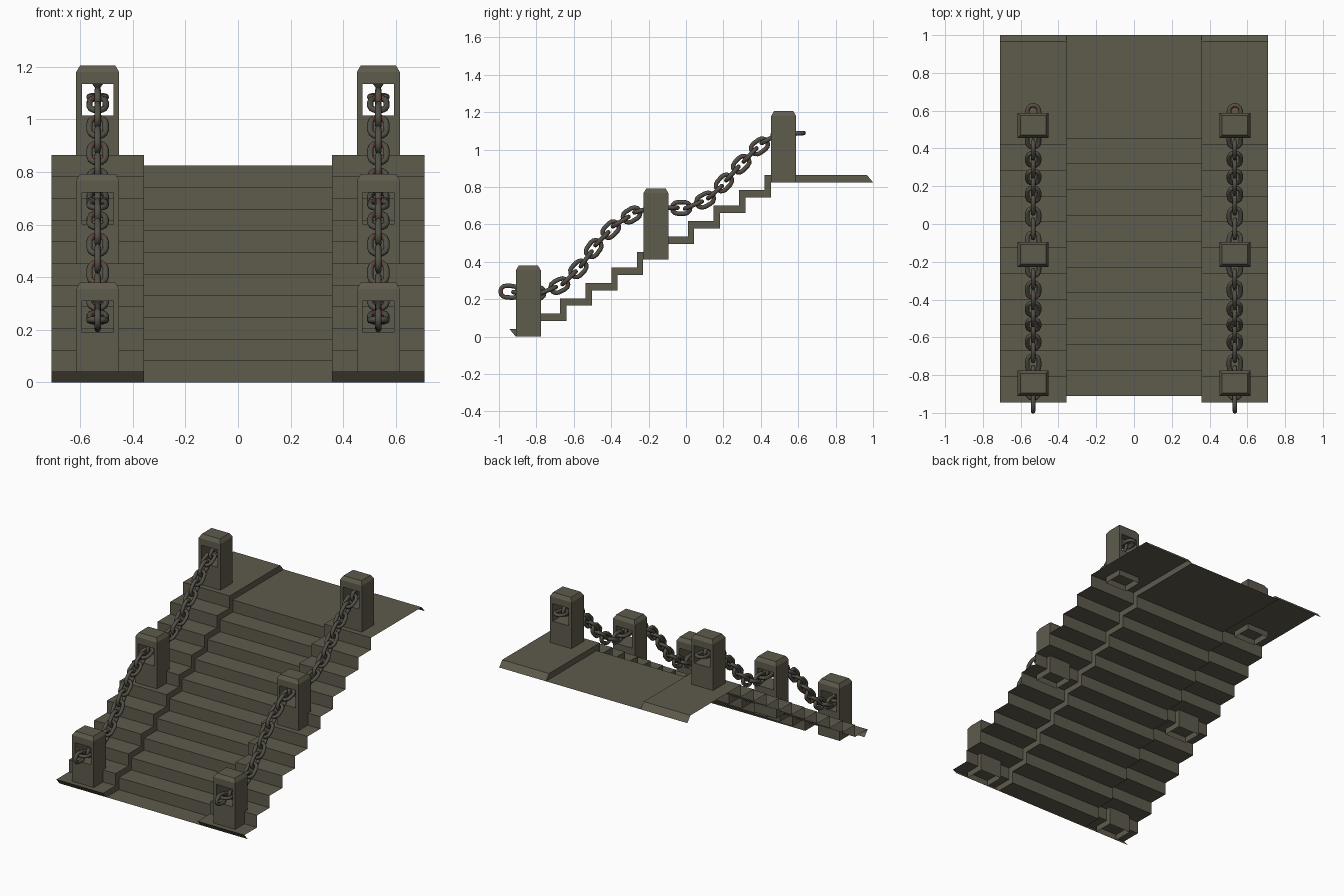
import bpy, math
from mathutils import Vector

if "Cube" in bpy.data.objects:
    bpy.data.objects.remove(bpy.data.objects["Cube"])

def material(name, col):
    m = bpy.data.materials.new(name)
    m.diffuse_color = (*col, 1)
    m.use_nodes = True
    m.node_tree.nodes["Principled BSDF"].inputs["Base Color"].default_value = m.diffuse_color
    return m

STONE = material("weathered stone", (0.112, 0.104, 0.073))
METAL = material("dark iron", (0.082, 0.080, 0.064))
RUST = material("rust", (0.130, 0.043, 0.030))

def make(name, verts, faces, mats, mirror=True, smooth=False, idx=None):
    me = bpy.data.meshes.new(name)
    me.from_pydata(verts, [], faces)
    for m in mats:
        me.materials.append(m)
    for i, p in enumerate(me.polygons):
        p.use_smooth = smooth
        if idx:
            p.material_index = idx[i]
    ob = bpy.data.objects.new(name, me)
    bpy.context.collection.objects.link(ob)
    if mirror:
        mod = ob.modifiers.new("mirror", 'MIRROR')
        mod.use_mirror_merge = False
    return ob

def strip(name, a, b, mirror):
    """Sheet between two equally long 3D polylines."""
    n = len(a)
    faces = [(i, n + i, n + i + 1, i + 1) for i in range(n - 1)]
    return make(name, a + b, faces, [STONE], mirror)

# Stair profile in (y, z): ten risers between a lower and an upper landing
RUN, RISE, STEPS = 0.1365, 0.0825, 10
IN, OUT = 0.357, 0.71
centre = [(-0.91, 0.0)]
for k in range(STEPS):
    y = -0.775 + RUN * k
    centre += [(y, RISE * k), (y, RISE * (k + 1))]
centre.append((1.0, RISE * STEPS))
raised = [(y - 0.034, z + 0.04) for y, z in centre]
side = [centre[0]] + raised + [centre[-1]]

def at(x, prof):
    return [(x, y, z) for y, z in prof]

strip("centre_steps", at(-IN, centre), at(IN, centre), False)
strip("side_steps", at(IN, side), at(OUT, side), True)
strip("side_step_inner_wall", at(IN, centre), at(IN, raised), True)

# Posts: hollow box with a chamfered top and a window running front to back
PX, HX, HY, HT = 0.534, 0.082, 0.0665, 0.38
POSTS = [(-0.843 + 5 * RUN * i, 5 * RISE * i) for i in range(3)]

def post(name, cy, z0):
    v, f = [], []

    def ring(hx, hy, z):
        s = len(v)
        for sx, sy in ((-1, -1), (1, -1), (1, 1), (-1, 1)):
            v.append((PX + sx * hx, cy + sy * hy, z0 + z))
        return [s, s + 1, s + 2, s + 3]

    lo, hi = ring(HX, HY, 0), ring(HX, HY, HT - 0.025)
    top = ring(HX - 0.015, HY - 0.015, HT)
    wl, wh = ring(0.06, HY, 0.19), ring(0.06, HY, 0.309)
    f.append(top)
    for i in range(4):
        j = (i + 1) % 4
        f.append((hi[i], hi[j], top[j], top[i]))
        if i % 2:   # plain left and right walls
            f.append((lo[i], lo[j], hi[j], hi[i]))
        else:       # front and back walls framing the window
            o = (lo[i], lo[j], hi[j], hi[i])
            w = (wl[i], wl[j], wh[j], wh[i])
            for k in range(4):
                m = (k + 1) % 4
                f.append((o[k], o[m], w[m], w[k]))
    # window lining
    a = (wl[0], wl[1], wh[1], wh[0])
    b = (wl[3], wl[2], wh[2], wh[3])
    for k in range(4):
        m = (k + 1) % 4
        f.append((a[k], a[m], b[m], b[k]))
    make(name, v, f, [STONE])

for i, (cy, z0) in enumerate(POSTS):
    post(f"post_{i + 1}", cy, z0)
    # flared hook stem under the top of the window
    v, f, n = [], [], 8
    for r, z in ((0.02, 0.309), (0.01, 0.295), (0.01, 0.262)):
        v += [(PX + r * math.cos(2 * math.pi * t / n),
               cy + r * math.sin(2 * math.pi * t / n), z0 + z) for t in range(n)]
    for r in range(2):
        for t in range(n):
            u = (t + 1) % n
            f.append((r * n + u, r * n + t, (r + 1) * n + t, (r + 1) * n + u))
    make(f"hook_{i + 1}", v, f, [METAL], smooth=True)

# Chain centre line (y, z), sagging between the posts
PATH = [(-0.943, 0.24), (-0.86, 0.235), (-0.775, 0.233), (-0.663, 0.278),
        (-0.567, 0.37), (-0.47, 0.503), (-0.374, 0.60), (-0.262, 0.668),
        (-0.18, 0.69), (-0.09, 0.69), (0.0, 0.687), (0.11, 0.733),
        (0.17, 0.785), (0.267, 0.893), (0.37, 1.0), (0.45, 1.06),
        (0.51, 1.08), (0.58, 1.085)]
pts = [Vector((PX, y, z)) for y, z in PATH]
lens = [0.0]
for a, b in zip(pts, pts[1:]):
    lens.append(lens[-1] + (b - a).length)

def along(s):
    s = min(max(s, 0), lens[-1])
    for i in range(len(pts) - 1):
        if s <= lens[i + 1]:
            return pts[i].lerp(pts[i + 1], (s - lens[i]) / (lens[i + 1] - lens[i]))
    return pts[-1]

LINKS, ARC, WIRE_N = 28, 6, 8
R, HALF, WIRE = 0.031, 0.018, 0.012

# Oval link centre line: points with outward directions
oval = []
for end in (1, -1):
    for k in range(ARC + 1):
        t = -math.pi / 2 + math.pi * k / ARC + (0 if end > 0 else math.pi)
        oval.append((end * HALF + R * math.cos(t), R * math.sin(t),
                     math.cos(t), math.sin(t)))

verts, faces, idx = [], [], []
for l in range(LINKS):
    s = lens[-1] * l / (LINKS - 1)
    c = along(s)
    tan = (along(s + 0.03) - along(s - 0.03)).normalized()
    xax = Vector((1, 0, 0))
    nor = xax.cross(tan)
    # alternate upright and flat links
    w, d = (nor, -xax) if l % 2 == 0 else (xax, nor)
    if tan.cross(w).dot(d) < 0:
        d = -d
    base, n = len(verts), len(oval)
    for px, py, ox, oy in oval:
        for k in range(WIRE_N):
            q = 2 * math.pi * k / WIRE_N
            o = (tan * ox + w * oy) * math.cos(q) + d * math.sin(q)
            verts.append(c + tan * px + w * py + o * WIRE)
    for i in range(n):
        j = (i + 1) % n
        for k in range(WIRE_N):
            m = (k + 1) % WIRE_N
            faces.append((base + i * WIRE_N + k, base + j * WIRE_N + k,
                          base + j * WIRE_N + m, base + i * WIRE_N + m))
            # rust where neighbouring links rub: inside of the end bends
            bend = i % (ARC + 1) in (1, 2, 3, 4)
            idx.append(1 if bend and 2 <= k <= 5 else 0)
make("chain", verts, faces, [METAL, RUST], smooth=True, idx=idx)
